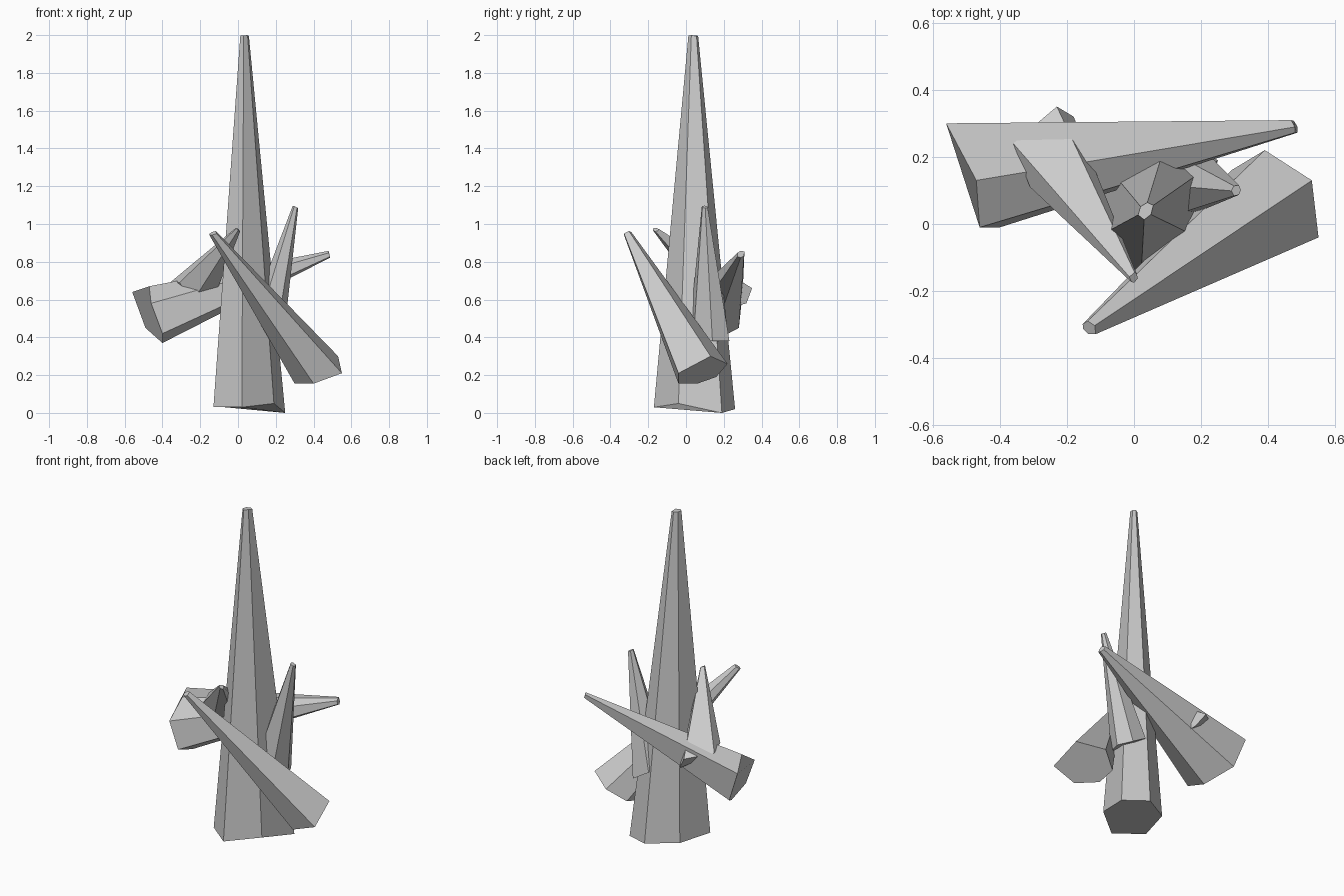
import bpy
from mathutils import Vector


def crystal(name, base, tip, taper):
    """Tapered six-sided shard: base corners shrunk to a small cap at the tip."""
    base = [Vector(p) for p in base]
    n = len(base)
    centre = sum(base, Vector()) / n
    verts = base + [Vector(tip) + (p - centre) * taper for p in base]
    faces = [(i, (i + 1) % n, n + (i + 1) % n, n + i) for i in range(n)]
    faces += [tuple(reversed(range(n))), tuple(range(n, 2 * n))]
    mesh = bpy.data.meshes.new(name)
    mesh.from_pydata(verts, [], faces)
    mesh.update()
    obj = bpy.data.objects.new(name, mesh)
    bpy.context.collection.objects.link(obj)


# tall central spire
crystal("main_spire",
        [(0.02, -0.17, 0.03), (0.19, -0.04, 0.05), (0.25, 0.19, 0.0),
         (0.10, 0.26, 0.02), (-0.07, 0.16, 0.03), (-0.13, -0.05, 0.03)],
        (0.035, 0.04, 1.997), 0.12)

# long shard leaning across the front, thick end at the right
crystal("front_shard",
        [(0.55, -0.04, 0.21), (0.53, 0.13, 0.30), (0.39, 0.22, 0.26),
         (0.29, 0.16, 0.19), (0.30, 0.06, 0.155), (0.40, -0.04, 0.155)],
        (-0.135, -0.31, 0.95), 0.15)

# long shard across the back, thick end at the left
crystal("back_shard",
        [(-0.56, 0.30, 0.64), (-0.49, 0.28, 0.45), (-0.40, 0.13, 0.37),
         (-0.40, -0.01, 0.42), (-0.46, -0.01, 0.58), (-0.47, 0.13, 0.67)],
        (0.48, 0.29, 0.84), 0.12)

# short shard on the left, pointing forward
crystal("left_shard",
        [(-0.36, 0.24, 0.69), (-0.31, 0.11, 0.69), (-0.24, 0.10, 0.59),
         (-0.15, 0.20, 0.55), (-0.18, 0.32, 0.58), (-0.23, 0.35, 0.66)],
        (0.0, -0.16, 0.97), 0.12)

# short shard on the right, pointing up
crystal("right_shard",
        [(0.20, 0.23, 0.38), (0.10, 0.22, 0.44), (0.05, 0.12, 0.47),
         (0.10, 0.02, 0.45), (0.20, 0.04, 0.40), (0.24, 0.14, 0.38)],
        (0.305, 0.10, 1.09), 0.15)

# make every shard's faces point outwards
import bmesh
for obj in bpy.context.collection.objects:
    bm = bmesh.new()
    bm.from_mesh(obj.data)
    bmesh.ops.recalc_face_normals(bm, faces=bm.faces)
    bm.to_mesh(obj.data)
    bm.free()
